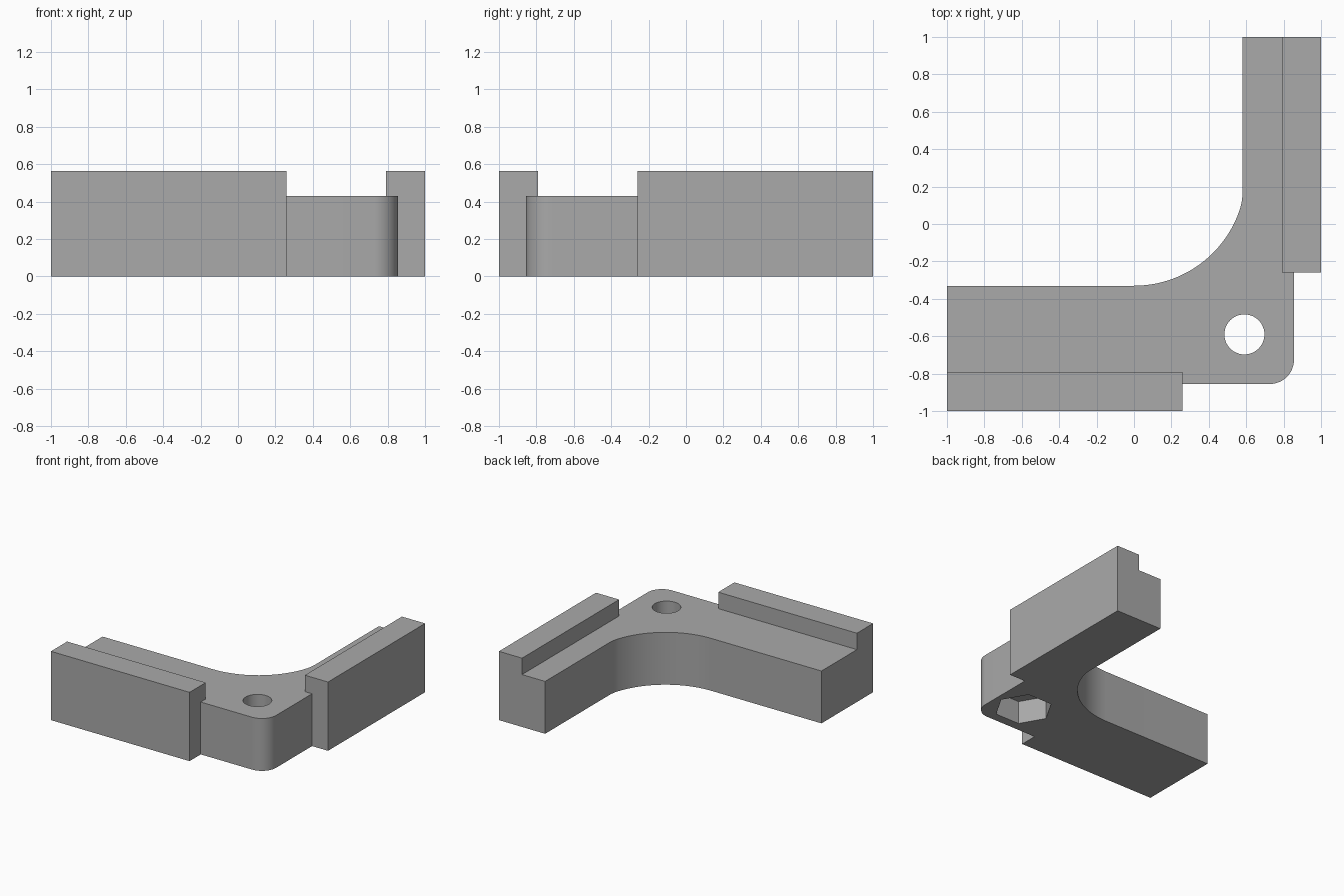
import bpy
import bmesh
from math import cos, sin, radians, tau

cube = bpy.data.objects.get("Cube")
if cube:
    bpy.data.objects.remove(cube, do_unlink=True)

BODY_TOP, RAIL_TOP = 0.43, 0.565
SCREW = (0.59, -0.59)

grey = bpy.data.materials.new("plain_grey")
grey.use_nodes = True
grey.diffuse_color = (0.4, 0.4, 0.4, 1)
grey.node_tree.nodes["Principled BSDF"].inputs["Base Color"].default_value = (0.4, 0.4, 0.4, 1)


def arc(cx, cy, radius, start, end, steps):
    """Points on an arc, angles in degrees."""
    angles = [radians(start + (end - start) * i / steps) for i in range(steps + 1)]
    return [(cx + radius * cos(a), cy + radius * sin(a)) for a in angles]


def polygon(centre, radius, sides):
    return [(centre[0] + radius * cos(tau * i / sides),
             centre[1] + radius * sin(tau * i / sides)) for i in range(sides)]


def rectangle(x0, x1, y0, y1):
    return [(x0, y0), (x1, y0), (x1, y1), (x0, y1)]


def prism(name, outline, z0, z1):
    """Extrude a flat counter-clockwise outline from z0 to z1."""
    bm = bmesh.new()
    base = bm.faces.new([bm.verts.new((x, y, z0)) for x, y in outline])
    top = bmesh.ops.extrude_face_region(bm, geom=[base])["geom"]
    moved = [v for v in top if isinstance(v, bmesh.types.BMVert)]
    bmesh.ops.translate(bm, verts=moved, vec=(0, 0, z1 - z0))
    bmesh.ops.recalc_face_normals(bm, faces=bm.faces)
    mesh = bpy.data.meshes.new(name)
    bm.to_mesh(mesh)
    bm.free()
    mesh.materials.append(grey)
    obj = bpy.data.objects.new(name, mesh)
    bpy.context.collection.objects.link(obj)
    return obj


def combine(target, other, operation):
    """Apply a boolean and remove the helper."""
    mod = target.modifiers.new(other.name, "BOOLEAN")
    mod.operation, mod.solver, mod.object = operation, "EXACT", other
    bpy.context.view_layer.objects.active = target
    bpy.ops.object.modifier_apply(modifier=mod.name)
    bpy.data.objects.remove(other, do_unlink=True)


# L-shaped body with a rounded outer corner and a swept inner corner
outline = [(-1, -0.855)]
outline += arc(0.725, -0.725, 0.13, -90, 0, 12)
outline += [(0.855, 1), (0.58, 1)]
outline += arc(0.28, 0.17, 0.3, 0, -18.9, 6)
outline += arc(0, 0.266, 0.596, -18.9, -90, 20)[1:]
outline += [(-1, -0.33)]
bracket = prism("corner_bracket", outline, 0, BODY_TOP)

# Raised rails along the two outer sides
combine(bracket, prism("front_rail", rectangle(-1, 0.26, -1, -0.79), 0, RAIL_TOP), "UNION")
combine(bracket, prism("side_rail", rectangle(0.79, 1, -0.26, 1), 0, RAIL_TOP), "UNION")

# Screw hole and hexagonal nut pocket underneath
combine(bracket, prism("screw_hole", polygon(SCREW, 0.107, 48), -0.1, 0.7), "DIFFERENCE")
combine(bracket, prism("nut_pocket", polygon(SCREW, 0.22, 6), -0.1, 0.19), "DIFFERENCE")

bpy.ops.object.select_all(action="DESELECT")
bracket.select_set(True)
bpy.context.view_layer.objects.active = bracket
bpy.ops.object.shade_smooth_by_angle(angle=radians(30))
